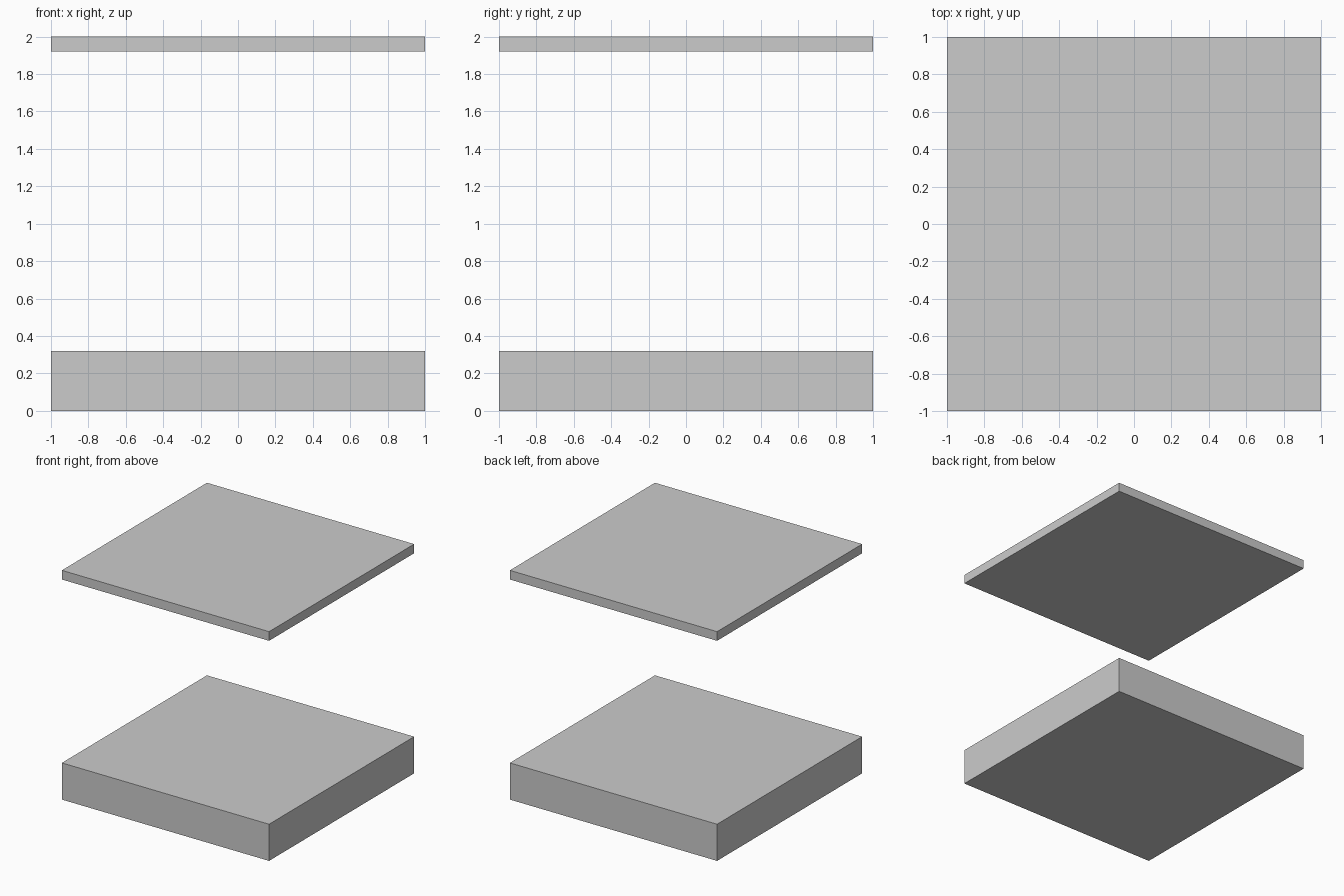
import bpy, bmesh
from mathutils import Matrix, Vector

if "Cube" in bpy.data.objects:
    bpy.data.objects.remove(bpy.data.objects["Cube"])

CELL = 0.08          # block size, 25 blocks per side
SKIN = 0.003         # thickness of the plain skins and the tile layers


def add_box(bm, lo, hi):
    lo, hi = Vector(lo), Vector(hi)
    size = hi - lo
    m = Matrix.Translation((lo + hi) / 2) @ Matrix.Diagonal((*size, 1))
    bmesh.ops.create_cube(bm, size=1, matrix=m)


def finish(name, bm):
    mesh = bpy.data.meshes.new(name)
    bm.to_mesh(mesh)
    bm.free()
    obj = bpy.data.objects.new(name, mesh)
    bpy.context.collection.objects.link(obj)
    return obj


def blocks(name, xs, ys, zs):
    """Fill the spans between neighbouring cut positions with boxes."""
    bm = bmesh.new()
    for x0, x1 in zip(xs, xs[1:]):
        for y0, y1 in zip(ys, ys[1:]):
            for z0, z1 in zip(zs, zs[1:]):
                add_box(bm, (x0, y0, z0), (x1, y1, z1))
    return finish(name, bm)


edge = [-1, 1]
grid = [-1 + CELL * i for i in range(26)]
seams = [-1, -0.76, -0.68, -0.6, -0.04, 0.04, 0.6, 0.68, 0.76, 1]

# Floor: plain underside, four courses of blocks, tiled top
blocks("floor_underside", edge, edge, [0, SKIN])
blocks("floor_courses", seams, seams, [SKIN, 0.08, 0.16, 0.24, 0.32 - SKIN])
blocks("floor_tiles", grid, grid, [0.32 - SKIN, 0.32])

# Ceiling: plain slab with a tiled underside
blocks("ceiling_slab", edge, edge, [1.92 + SKIN, 2])
blocks("ceiling_tiles", grid, grid, [1.92, 1.92 + SKIN])
